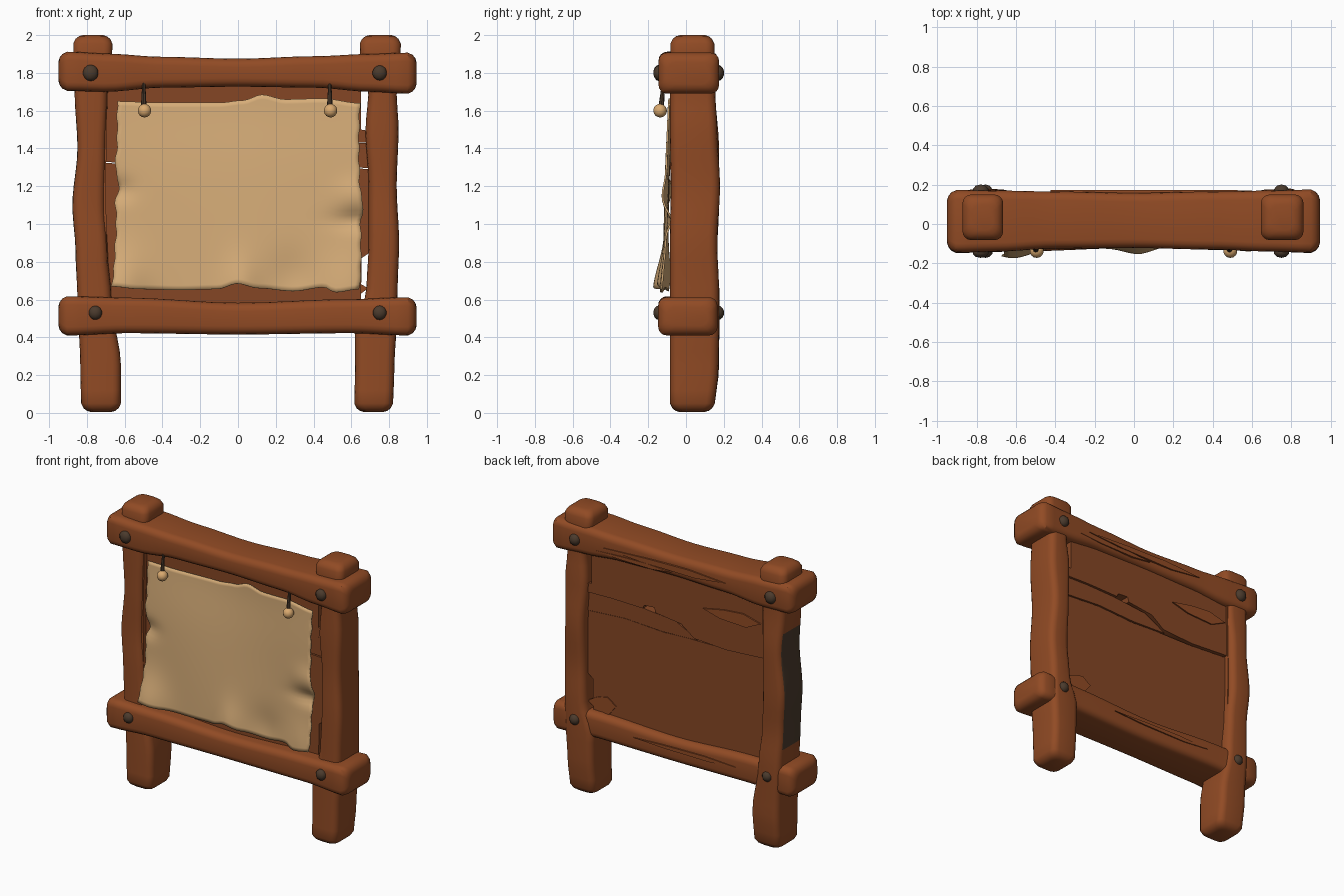
import bpy, bmesh, math
from mathutils import Vector


def material(name, rgb):
    m = bpy.data.materials.new(name)
    m.diffuse_color = (*rgb, 1)
    return m


WOOD = material("brown wood", (0.285, 0.07, 0.018))
BOARD = material("board wood", (0.235, 0.062, 0.018))
DARK = material("dark iron", (0.07, 0.043, 0.026))
PAPER = material("parchment", (0.68, 0.42, 0.19))
BEAD = material("pale bead", (0.70, 0.40, 0.16))


def finish(name, bm, mats, angle=35):
    bmesh.ops.recalc_face_normals(bm, faces=bm.faces)
    me = bpy.data.meshes.new(name)
    bm.to_mesh(me)
    bm.free()
    for m in mats:
        me.materials.append(m)
    me.shade_smooth()
    me.set_sharp_from_angle(angle=math.radians(angle))
    ob = bpy.data.objects.new(name, me)
    bpy.context.collection.objects.link(ob)
    return ob


def interp(table, t):
    """Eased interpolation of a (key, values...) table."""
    if t <= table[0][0]:
        return table[0][1:]
    for a, b in zip(table, table[1:]):
        if t <= b[0]:
            k = (t - a[0]) / (b[0] - a[0])
            k = k * k * (3 - 2 * k)
            return tuple(p + (q - p) * k for p, q in zip(a[1:], b[1:]))
    return table[-1][1:]


def timber(name, t0, t1, table, place, r=0.045, steps=28):
    """Rounded log: table rows are (t, u_min, u_max, v_min, v_max)."""
    ends = [(0, 0.05), (0.006, 0.03), (0.02, 0.012), (0.045, 0)]
    rings = [(t0 + d, i) for d, i in ends]
    a, b = t0 + 0.045, t1 - 0.045
    rings += [(a + (b - a) * k / steps, 0) for k in range(1, steps)]
    rings += [(t1 - d, i) for d, i in reversed(ends)]
    bm = bmesh.new()
    loops = []
    for t, inset in rings:
        u0, u1, v0, v1 = interp(table, t)
        u0, u1, v0, v1 = u0 + inset, u1 - inset, v0 + inset, v1 - inset
        loop = []
        for q, (cu, cv) in enumerate([(u1 - r, v1 - r), (u0 + r, v1 - r),
                                      (u0 + r, v0 + r), (u1 - r, v0 + r)]):
            for s in range(5):
                w = (q + s / 4) * math.pi / 2
                loop.append(bm.verts.new(place(t, cu + r * math.cos(w), cv + r * math.sin(w))))
        loops.append(loop)
    n = len(loops[0])
    for A, B in zip(loops, loops[1:]):
        for i in range(n):
            bm.faces.new((A[i], A[(i + 1) % n], B[(i + 1) % n], B[i]))
    bm.faces.new(loops[0])
    bm.faces.new(loops[-1])
    return finish(name, bm, [WOOD, DARK])


def slab(name, outline, y0, y1, mat):
    """Outline in (x, z), extruded from y0 to y1."""
    bm = bmesh.new()
    f = bm.faces.new([bm.verts.new((x, y0, z)) for x, z in outline])
    ext = bmesh.ops.extrude_face_region(bm, geom=[f])
    for v in ext["geom"]:
        if isinstance(v, bmesh.types.BMVert):
            v.co.y = y1
    return finish(name, bm, [mat])


# Upright posts
def upright(t, u, v):
    return (u, v, t)


left = timber("left_post", 0.005, 2.0, [
    (0, -0.83, -0.62, -0.085, 0.15), (0.25, -0.835, -0.62, -0.085, 0.175),
    (0.6, -0.85, -0.67, -0.085, 0.178), (0.85, -0.86, -0.69, -0.085, 0.165),
    (1.1, -0.877, -0.705, -0.08, 0.175), (1.4, -0.85, -0.70, -0.085, 0.175),
    (1.7, -0.865, -0.69, -0.085, 0.155), (1.92, -0.872, -0.665, -0.082, 0.15)], upright)
timber("right_post", 0.005, 2.0, [
    (0, 0.615, 0.82, -0.085, 0.15), (0.25, 0.62, 0.828, -0.085, 0.172),
    (0.45, 0.62, 0.838, -0.085, 0.175), (0.65, 0.68, 0.845, -0.085, 0.175),
    (0.9, 0.692, 0.853, -0.085, 0.165), (1.2, 0.692, 0.84, -0.08, 0.18),
    (1.5, 0.675, 0.85, -0.085, 0.165), (1.7, 0.69, 0.84, -0.085, 0.155),
    (1.92, 0.645, 0.862, -0.082, 0.15)], upright)
# Dark weathered patch on the outer side of the left post
for p in left.data.polygons:
    if p.normal.x < -0.85 and 0.72 < p.center.z < 1.58:
        p.material_index = 1


# Cross beams
def across(t, u, v):
    return (t, u, v)


timber("upper_beam", -0.95, 0.945, [
    (-0.9, -0.145, 0.172, 1.705, 1.912), (-0.7, -0.14, 0.17, 1.70, 1.902),
    (-0.4, -0.125, 0.165, 1.722, 1.885), (0.0, -0.122, 0.158, 1.727, 1.875),
    (0.4, -0.13, 0.165, 1.722, 1.888), (0.7, -0.14, 0.17, 1.70, 1.90),
    (0.9, -0.145, 0.175, 1.69, 1.907)], across)
timber("lower_beam", -0.95, 0.945, [
    (-0.9, -0.147, 0.165, 0.41, 0.617), (-0.6, -0.14, 0.16, 0.422, 0.61),
    (0.0, -0.122, 0.155, 0.415, 0.583), (0.6, -0.135, 0.16, 0.422, 0.602),
    (0.9, -0.147, 0.167, 0.41, 0.612)], across)

# Back boards with uneven seams
slab("top_board", [(-0.72, 1.76), (0.65, 1.76), (0.65, 1.5), (0.71, 1.49), (0.71, 1.43),
                   (0.5, 1.435), (0.25, 1.43), (0.24, 1.455), (0.16, 1.46), (0.15, 1.425),
                   (-0.05, 1.40), (-0.15, 1.325), (-0.4, 1.31), (-0.72, 1.33)], -0.03, 0.125, BOARD)
slab("middle_board", [(0.7, 1.427), (0.5, 1.432), (0.25, 1.425), (0.0, 1.40), (-0.08, 1.36),
                      (-0.17, 1.31), (0.1, 1.30), (0.4, 1.315), (0.7, 1.295)], -0.025, 0.112, BOARD)
slab("bottom_board", [(-0.72, 1.325), (-0.4, 1.305), (-0.1, 1.303), (0.1, 1.294), (0.4, 1.31),
                      (0.7, 1.29), (0.7, 0.85), (0.655, 0.82), (0.65, 0.56), (-0.72, 0.56)],
     -0.03, 0.105, BOARD)
slab("inner_strip", [(-0.73, 0.58), (-0.685, 0.58), (-0.695, 0.9), (-0.70, 1.2),
                     (-0.69, 1.74), (-0.73, 1.74)], -0.06, 0.135, WOOD)


# Raised splinters on the back
def splinter(name, x, z, length, height, y):
    pts = [(-0.5, 0.1), (-0.2, 0.5), (0.15, 0.35), (0.5, 0), (0.2, -0.4), (-0.25, -0.5)]
    slab(name, [(x + a * length, z + b * height) for a, b in pts], y - 0.02, y, WOOD)


splinter("beam_splinter_long", 0.05, 1.80, 0.95, 0.045, 0.172)
splinter("beam_splinter_short", 0.3, 1.765, 0.6, 0.03, 0.17)
splinter("board_splinter", -0.45, 1.56, 0.45, 0.09, 0.135)
splinter("lower_board_splinter", 0.58, 0.66, 0.22, 0.12, 0.112)
splinter("lower_beam_splinter", -0.1, 0.52, 0.8, 0.03, 0.165)


def ball(name, loc, scale, mat, seg=14, rings=9, angle=60):
    bm = bmesh.new()
    bmesh.ops.create_uvsphere(bm, u_segments=seg, v_segments=rings, radius=1)
    for v in bm.verts:
        v.co = Vector(a * b for a, b in zip(v.co, scale)) + Vector(loc)
    return finish(name, bm, [mat], angle)


# Iron nails, front and back
for x, z, r in [(-0.78, 1.8, 0.043), (0.75, 1.8, 0.04), (-0.755, 0.53, 0.037), (0.75, 0.53, 0.038)]:
    side = ("left_" if x < 0 else "right_") + ("upper" if z > 1 else "lower")
    ball(side + "_front_nail", (x, -0.143, z), (r, 0.03, r), DARK, 10, 7)
    ball(side + "_back_nail", (x, 0.168, z), (r, 0.034, r), DARK, 10, 7)

# Hanging cords with beads
for side, x in (("left", -0.495), ("right", 0.49)):
    ball(side + "_bead", (x, -0.137, 1.6), (0.036, 0.036, 0.036), BEAD)
    bm = bmesh.new()
    bmesh.ops.create_cone(bm, cap_ends=True, segments=8, radius1=0.015, radius2=0.008, depth=0.13)
    for v in bm.verts:
        v.co += Vector((x - 0.004, -0.125 + 0.1 * v.co.z, 1.685))
    finish(side + "_cord", bm, [DARK])

# Parchment sheet: wavy edges and curled lower corners
LEFT = [(0.64, -0.672), (0.8, -0.655), (1.0, -0.645), (1.12, -0.65), (1.2, -0.63),
        (1.3, -0.65), (1.45, -0.64), (1.66, -0.64)]
RIGHT = [(0.64, 0.645), (0.8, 0.652), (1.0, 0.65), (1.1, 0.663), (1.2, 0.645),
         (1.4, 0.64), (1.66, 0.645)]
BOTTOM = [(-0.66, 0.67), (-0.5, 0.655), (-0.3, 0.65), (-0.1, 0.655), (0, 0.685), (0.12, 0.66),
          (0.3, 0.645), (0.46, 0.665), (0.52, 0.638), (0.65, 0.655)]
TOP = [(-0.64, 1.65), (-0.4, 1.642), (-0.1, 1.642), (0.03, 1.655), (0.13, 1.685),
       (0.25, 1.66), (0.45, 1.665), (0.65, 1.64)]


def bump(x, z, cx, cz, rx, rz):
    return math.exp(-((x - cx) / rx) ** 2 - ((z - cz) / rz) ** 2)


NX, NZ = 52, 40
bm = bmesh.new()
grid = []
for j in range(NZ + 1):
    row = []
    for i in range(NX + 1):
        s, t = i / NX, j / NZ
        zb, zt = interp(BOTTOM, -0.66 + 1.31 * s)[0], interp(TOP, -0.64 + 1.29 * s)[0]
        z = zb + (zt - zb) * t
        x0, x1 = interp(LEFT, z)[0], interp(RIGHT, z)[0]
        x = x0 + (x1 - x0) * s + 0.004 * math.sin(z * 55) * abs(2 * s - 1) ** 8
        y = -0.097 - 0.02 * (1 - t) - 0.008 * math.sin(5 * x + 3 * z)
        y -= 0.065 * bump(x, z, -0.62, 0.64, 0.14, 0.2)
        y -= 0.03 * bump(x, z, 0.58, 0.64, 0.13, 0.2)
        y -= 0.03 * bump(x, z, 0.02, 0.66, 0.09, 0.16)
        y += 0.03 * bump(x, z, -0.65, 1.18, 0.09, 0.06)
        y += 0.03 * bump(x, z, 0.65, 1.02, 0.14, 0.05)
        y -= 0.02 * bump(x, z, 0.62, 1.15, 0.1, 0.08)
        y += 0.02 * bump(x, z, 0.28, 0.72, 0.12, 0.14)
        y += 0.015 * bump(x, z, 0, 1.65, 0.9, 0.25)
        row.append(bm.verts.new((x, y, z)))
    grid.append(row)
for j in range(NZ):
    for i in range(NX):
        bm.faces.new((grid[j][i], grid[j][i + 1], grid[j + 1][i + 1], grid[j + 1][i]))
sheet = finish("parchment_sheet", bm, [PAPER])
thick = sheet.modifiers.new("thickness", "SOLIDIFY")
thick.thickness = 0.01
